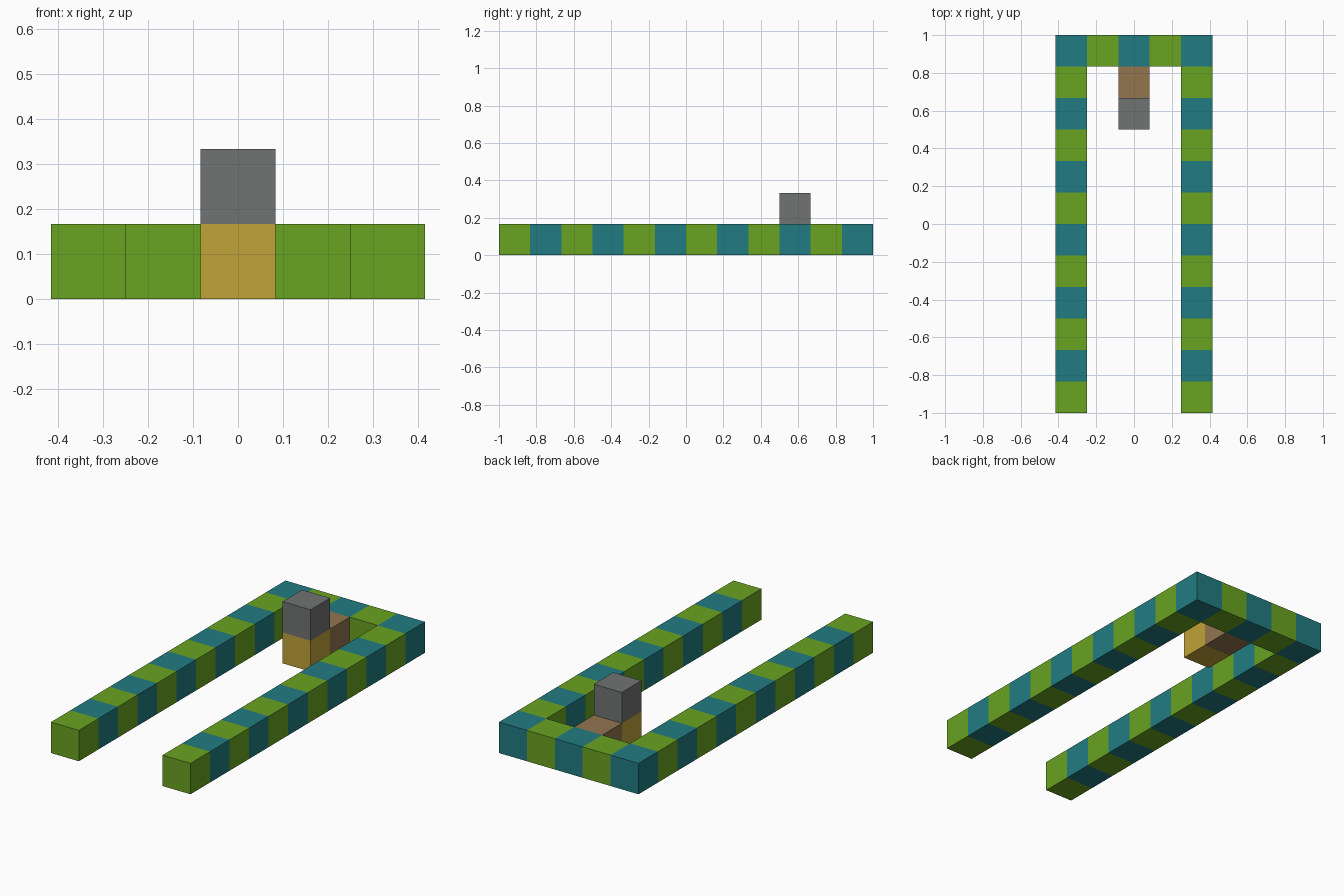
import bpy
import bmesh
from mathutils import Matrix, Vector

cube = bpy.data.objects.get("Cube")
if cube:
    bpy.data.objects.remove(cube, do_unlink=True)

S = 1 / 6  # edge length of one block


def material(name, rgb):
    """Flat material from 0-255 display values, converted to linear."""
    lin = [((c / 255 + 0.055) / 1.055) ** 2.4 for c in rgb]
    mat = bpy.data.materials.new(name)
    mat.use_nodes = True
    mat.diffuse_color = (*lin, 1)
    bsdf = mat.node_tree.nodes["Principled BSDF"]
    bsdf.inputs["Base Color"].default_value = (*lin, 1)
    return mat


green = material("leaf green", (105, 163, 33))
teal = material("teal", (33, 124, 130))
brown = material("brown", (147, 117, 79))
gold = material("gold", (192, 163, 57))
grey = material("grey", (113, 115, 115))


def centre(cell):
    """Centre of a block from its column, row and level."""
    col, row, level = cell
    return Vector((col * S, -1 + (row + 0.5) * S, (level + 0.5) * S))


def add_object(name, bm, mats):
    mesh = bpy.data.meshes.new(name)
    bm.to_mesh(mesh)
    bm.free()
    for mat in mats:
        mesh.materials.append(mat)
    obj = bpy.data.objects.new(name, mesh)
    bpy.context.collection.objects.link(obj)


def add_block(name, cell, mat):
    bm = bmesh.new()
    bmesh.ops.create_cube(bm, size=S, matrix=Matrix.Translation(centre(cell)))
    add_object(name, bm, [mat])


def add_frame(name, cells, mats):
    """Checkered run of blocks welded into one closed shell."""
    bm = bmesh.new()
    for cell in cells:
        made = bmesh.ops.create_cube(bm, size=S, matrix=Matrix.Translation(centre(cell)))
        faces = {f for v in made["verts"] for f in v.link_faces}
        bm.normal_update()
        inner = []
        for face in faces:
            face.material_index = (cell[0] + cell[1]) % 2
            step = [round(n) for n in face.normal]
            if tuple(c + s for c, s in zip(cell, step)) in cells:
                inner.append(face)
        bmesh.ops.delete(bm, geom=inner, context="FACES_ONLY")
    bmesh.ops.remove_doubles(bm, verts=bm.verts, dist=0.001)
    add_object(name, bm, mats)


# Two long rails joined by a back beam, in alternating bands
frame_cells = {(side, row, 0) for side in (-2, 2) for row in range(12)}
frame_cells |= {(col, 11, 0) for col in range(-2, 3)}
add_frame("banded_frame", frame_cells, [green, teal])

# Short arm from the beam carrying the upright post
add_block("arm_block", (0, 10, 0), brown)
add_block("post_base", (0, 9, 0), gold)
add_block("post_top", (0, 9, 1), grey)
